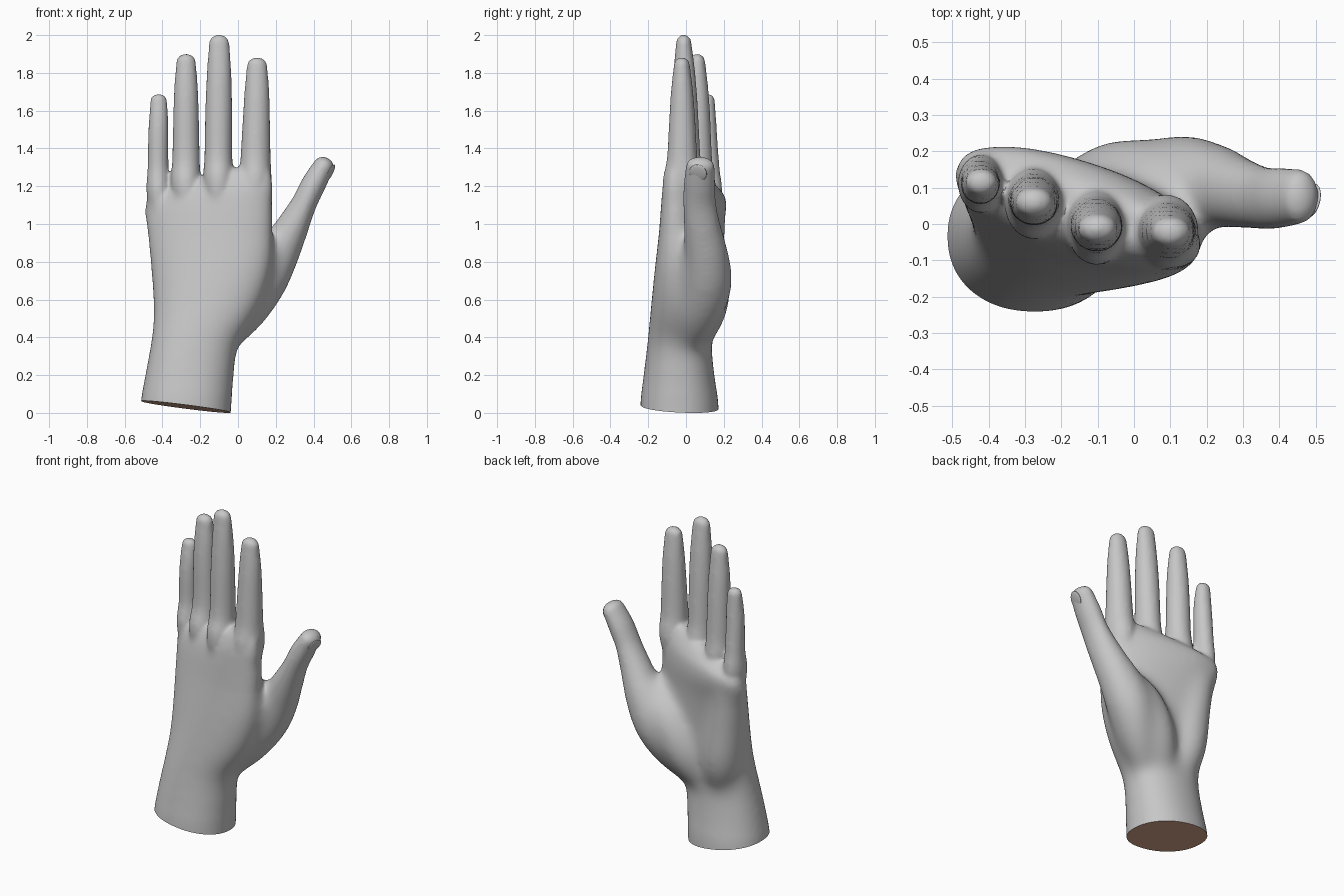
import bpy, bmesh, math
from mathutils import Vector, Matrix

if "Cube" in bpy.data.objects:
    bpy.data.objects.remove(bpy.data.objects["Cube"])


def material(name, rgb):
    m = bpy.data.materials.new(name)
    m.diffuse_color = (*rgb, 1)
    m.use_nodes = True
    m.node_tree.nodes["Principled BSDF"].inputs["Base Color"].default_value = m.diffuse_color
    return m


SKIN = material("skin grey", (0.57, 0.57, 0.57))
CUT = material("cut brown", (0.68, 0.39, 0.27))


def skin_rings(bm, rings):
    """Bridge rings of points into a closed tube with capped ends."""
    vs = [[bm.verts.new(p) for p in r] for r in rings]
    n = len(vs[0])
    for a, b in zip(vs, vs[1:]):
        for i in range(n):
            bm.faces.new((a[i], a[(i + 1) % n], b[(i + 1) % n], b[i]))
    bm.faces.new(vs[0][::-1])
    bm.faces.new(vs[-1])


def catmull(rows, steps=5):
    """Smoothly subdivide a list of equal-length tuples."""
    out = []
    for i in range(len(rows) - 1):
        p = [Vector(rows[max(0, min(len(rows) - 1, i + k))]) for k in (-1, 0, 1, 2)]
        for s in range(steps):
            t = s / steps
            out.append(0.5 * (2 * p[1] + (p[2] - p[0]) * t
                              + (2 * p[0] - 5 * p[1] + 4 * p[2] - p[3]) * t * t
                              + (3 * p[1] - p[0] - 3 * p[2] + p[3]) * t ** 3))
    return out + [Vector(rows[-1])]


def limb(bm, rows, n=24):
    """Elliptical tube along a path of (x, y, z, half width, half depth), with a round tip."""
    pts = catmull(rows)
    end, d = pts[-1], (pts[-1] - pts[-2])
    d = Vector(d[:3]).normalized()
    for k in range(1, 6):
        a = k / 5 * math.radians(84)
        c = Vector(end[:3]) + d * (end[3] * 0.8 * math.sin(a))
        pts.append(Vector((*c, end[3] * math.cos(a), end[4] * math.cos(a))))
    rings = []
    for i, p in enumerate(pts):
        t = Vector(pts[min(i + 1, len(pts) - 1)][:3]) - Vector(pts[max(i - 1, 0)][:3])
        t.normalize()
        v = t.cross(Vector((1, 0, 0))).normalized()
        u = v.cross(t).normalized()
        rings.append([Vector(p[:3]) + u * p[3] * math.cos(a) + v * p[4] * math.sin(a)
                      for a in (2 * math.pi * k / n for k in range(n))])
    skin_rings(bm, rings)


bm = bmesh.new()

# forearm, wrist and palm: z, left, right, centre y, half depth, y slope, z slope
palm = [(-0.12, -0.525, -0.045, -0.035, 0.21, 0.0, 0),
        (0.05, -0.515, -0.035, -0.035, 0.206, 0.0, 0),
        (0.20, -0.492, -0.022, -0.037, 0.188, 0.0, 0),
        (0.36, -0.466, 0.005, -0.035, 0.172, -0.02, 0),
        (0.50, -0.450, 0.09, -0.025, 0.167, -0.06, 0),
        (0.62, -0.453, 0.145, -0.012, 0.165, -0.11, 0),
        (0.78, -0.466, 0.183, 0.000, 0.153, -0.17, 0),
        (0.95, -0.485, 0.189, 0.020, 0.142, -0.23, 0),
        (1.08, -0.497, 0.184, 0.040, 0.140, -0.28, 0.05),
        (1.17, -0.486, 0.181, 0.045, 0.124, -0.31, 0.15),
        (1.235, -0.460, 0.160, 0.04, 0.085, -0.31, 0.25),
        (1.26, -0.430, 0.135, 0.04, 0.045, -0.31, 0.27)]
rings = []
for z, x0, x1, cy, b, sy, sz in catmull(palm):
    cx, a, ring = (x0 + x1) / 2, (x1 - x0) / 2, []
    for k in range(40):
        t = 2 * math.pi * k / 40
        c, s = math.cos(t), math.sin(t)
        dx = a * math.copysign(abs(c) ** 0.92, c)
        dy = b * math.copysign(abs(s) ** 0.92, s)
        ring.append((cx + dx, cy + dy + sy * dx, z + sz * dx))
    rings.append(ring)
skin_rings(bm, rings)

# fingers: little, ring, middle, index
fingers = [
    [(-0.400, 0.10, 0.95, 0.06, 0.06), (-0.420, 0.11, 1.16, 0.064, 0.082),
     (-0.423, 0.115, 1.30, 0.056, 0.063), (-0.422, 0.11, 1.46, 0.054, 0.056),
     (-0.420, 0.11, 1.56, 0.051, 0.050), (-0.420, 0.115, 1.655, 0.044, 0.038)],
    [(-0.250, 0.03, 0.95, 0.06, 0.06), (-0.275, 0.055, 1.19, 0.080, 0.098),
     (-0.275, 0.065, 1.34, 0.073, 0.074), (-0.275, 0.062, 1.58, 0.068, 0.066),
     (-0.275, 0.06, 1.72, 0.063, 0.058), (-0.275, 0.060, 1.86, 0.052, 0.042)],
    [(-0.100, -0.02, 0.95, 0.06, 0.07), (-0.103, -0.008, 1.21, 0.082, 0.106),
     (-0.104, -0.003, 1.36, 0.074, 0.080), (-0.102, -0.006, 1.62, 0.071, 0.069),
     (-0.100, -0.009, 1.80, 0.065, 0.058), (-0.100, -0.012, 1.96, 0.054, 0.041)],
    [(0.060, -0.04, 0.95, 0.06, 0.07), (0.088, -0.022, 1.20, 0.086, 0.103),
     (0.093, -0.020, 1.35, 0.080, 0.081), (0.097, -0.020, 1.54, 0.073, 0.070),
     (0.100, -0.021, 1.70, 0.066, 0.059), (0.101, -0.022, 1.84, 0.054, 0.043)],
]
for f in fingers:
    limb(bm, f)

# thumb with the fleshy base
limb(bm, [(-0.05, 0.01, 0.38, 0.06, 0.08), (0.040, 0.06, 0.52, 0.105, 0.125),
          (0.120, 0.108, 0.68, 0.135, 0.140), (0.202, 0.108, 0.83, 0.120, 0.124),
          (0.277, 0.088, 0.97, 0.093, 0.104), (0.350, 0.072, 1.11, 0.068, 0.087),
          (0.405, 0.072, 1.22, 0.065, 0.083), (0.456, 0.076, 1.31, 0.055, 0.075)])
# inner ball of the thumb and web towards the palm
limb(bm, [(-0.16, 0.03, 0.38, 0.10, 0.10), (-0.07, 0.09, 0.56, 0.13, 0.135),
          (0.04, 0.095, 0.74, 0.13, 0.135), (0.13, 0.06, 0.86, 0.09, 0.10)])
# outer heel of the palm
limb(bm, [(-0.27, 0.01, 0.38, 0.10, 0.11), (-0.31, 0.07, 0.56, 0.125, 0.135),
          (-0.345, 0.095, 0.82, 0.115, 0.115), (-0.38, 0.12, 1.04, 0.095, 0.09)])

me = bpy.data.meshes.new("hand")
bm.normal_update()
bm.to_mesh(me)
bm.free()
raw = bpy.data.objects.new("hand_blank", me)
bpy.context.collection.objects.link(raw)

# fuse into one soft skin
rm = raw.modifiers.new("fuse", "REMESH")
rm.mode, rm.voxel_size = "VOXEL", 0.0115
sm = raw.modifiers.new("soften", "SMOOTH")
sm.factor, sm.iterations = 0.5, 8
dg = bpy.context.evaluated_depsgraph_get()
fused = bpy.data.meshes.new_from_object(raw.evaluated_get(dg))
bpy.data.objects.remove(raw)
fused.materials.clear()
fused.materials.append(SKIN)
fused.materials.append(CUT)

bm = bmesh.new()
bm.from_mesh(fused)
# melt the muscles of the palm together, fading out towards fingers, thumb tip and forearm
for i in range(72):
    if i % 3 == 0:
        m = i / 72
        soft = [v for v in bm.verts if 0.10 + 0.25 * m < v.co.z < 1.17 - 0.22 * m
                and v.co.x < 0.36 - 0.14 * m]
    bmesh.ops.smooth_vert(bm, verts=soft, factor=0.5,
                          use_axis_x=True, use_axis_y=True, use_axis_z=True)

# slanted cut through the forearm, closed with a flat face
normal = Vector((0.128, 0.05, 1)).normalized()
bmesh.ops.bisect_plane(bm, geom=bm.verts[:] + bm.edges[:] + bm.faces[:], dist=1e-5,
                       plane_co=(-0.51, -0.03, 0.062), plane_no=normal, clear_inner=True)
for f in bm.faces:
    f.smooth, f.material_index = True, 0
rim = [e for e in bm.edges if e.is_boundary]
for f in bmesh.ops.edgeloop_fill(bm, edges=rim)["faces"]:
    f.smooth, f.material_index = False, 1
    f.normal_update()
    if f.normal.z > 0:
        f.normal_flip()
bm.to_mesh(fused)
bm.free()
hand = bpy.data.objects.new("hand", fused)
bpy.context.collection.objects.link(hand)
bpy.context.view_layer.objects.active = hand
hand.select_set(True)
bpy.ops.object.shade_smooth_by_angle(angle=math.radians(50))

# thin domed nail on the outer side of the thumb
out = Vector((0.86, -0.22, -0.45)).normalized()
side = Vector((0.46, 0, 0.88)).cross(out).normalized()
rot = Matrix((side, out.cross(side), out)).transposed().to_4x4()
bpy.ops.mesh.primitive_uv_sphere_add(segments=20, ring_count=10)
nail = bpy.context.object
nail.name = "thumb_nail"
nail.data.transform(Matrix.Translation((0.488, 0.064, 1.270)) @ rot
                    @ Matrix.Diagonal((0.048, 0.05, 0.009, 1)))
nail.data.materials.append(SKIN)
bpy.ops.object.shade_smooth()
